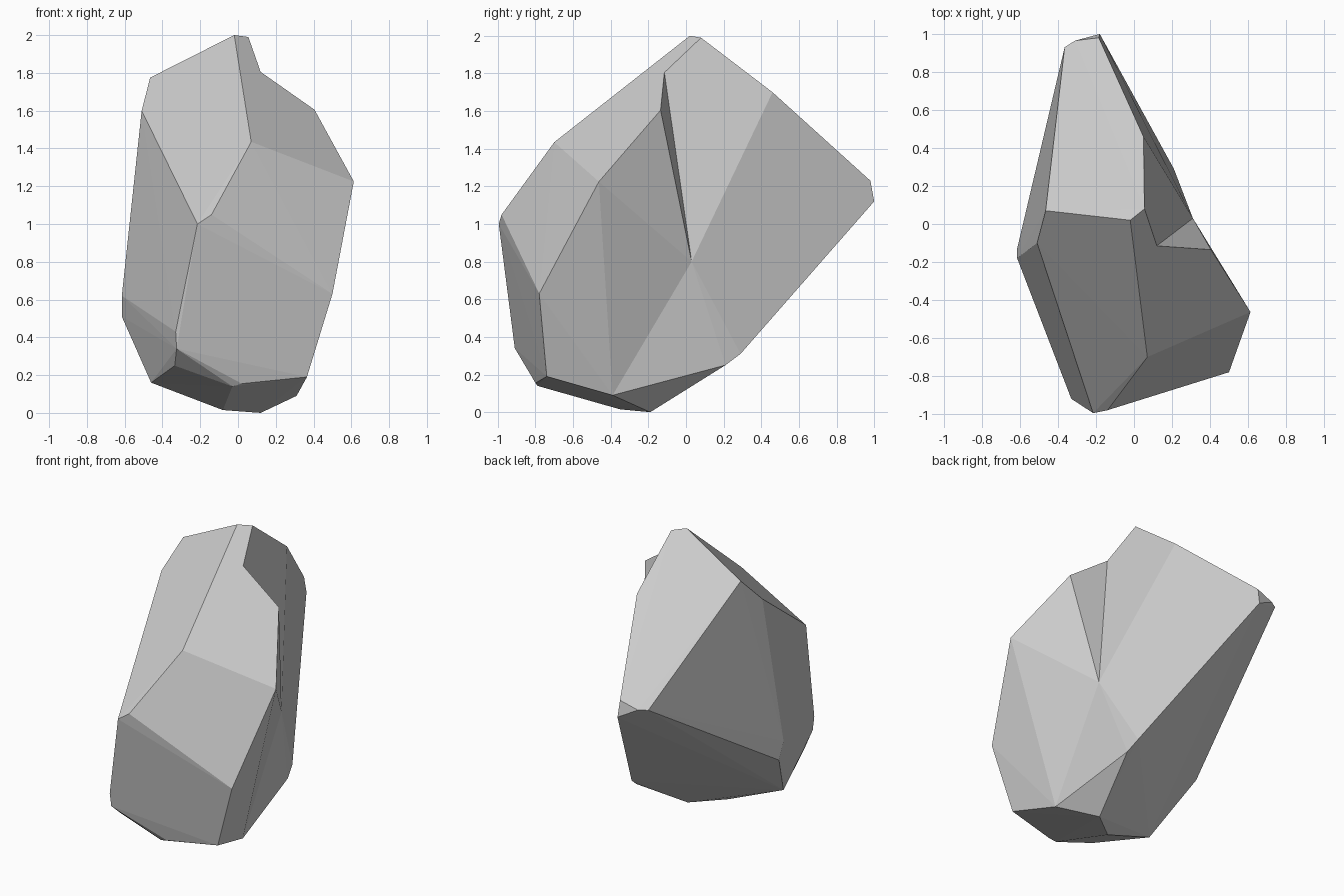
import bpy, bmesh

if "Cube" in bpy.data.objects:
    bpy.data.objects.remove(bpy.data.objects["Cube"])

# Corner points of the stone, grouped by region
corners = {
    # top ridge
    "peak": (-.02, .02, 2.0), "peak_back": (.055, .08, 1.99),
    "top_left": (-.465, .07, 1.775), "shoulder_left": (-.51, -.10, 1.6),
    "slope_back": (.05, .46, 1.7),
    # back tip
    "tip_a": (-.365, .93, 1.19), "tip_b": (-.31, .965, 1.19),
    "tip_top": (-.185, .98, 1.23), "tip_low": (-.18, 1.0, 1.12),
    # front ridge
    "brow": (.07, -.70, 1.435), "nose_a": (-.14, -.98, 1.05),
    "nose_b": (-.215, -.995, 1.0), "elbow": (.613, -.463, 1.225),
    "hip": (.50, -.78, .63),
    # left side
    "left_a": (-.615, -.18, .62), "left_b": (-.615, -.13, .51),
    "chin_a": (-.33, -.92, .43), "chin_b": (-.325, -.91, .34),
    "chin_c": (-.335, -.80, .25),
    # underside
    "foot_left": (-.46, -.40, .16), "foot_front": (-.03, -.79, .14),
    "foot_front_b": (.02, -.80, .155), "foot_right": (.365, -.74, .19),
    "base_a": (-.08, -.35, .015), "base_b": (.12, -.19, 0),
    "base_c": (.31, -.39, .09), "heel_low": (.23, .21, .25),
    "heel": (.21, .29, .31),
}
# Chipped notch on the right side: two inner corners and its front lip
notch = {"chip_top": (.12, -.115, 1.805), "chip_low": (.31, .03, .80),
         "lip": (.405, -.135, 1.605)}

bm = bmesh.new()
v = {name: bm.verts.new(co) for name, co in corners.items()}
bmesh.ops.convex_hull(bm, input=list(bm.verts))
bmesh.ops.recalc_face_normals(bm, faces=list(bm.faces))
bm.normal_update()

# Open the hull where the chip is
rim = {v[n] for n in ("peak", "peak_back", "slope_back", "tip_top", "tip_low",
                      "heel", "heel_low", "base_c", "elbow", "brow")}
opened = [f for f in bm.faces if f.normal.x > .1 and set(f.verts) <= rim]
bmesh.ops.delete(bm, geom=opened, context='FACES')

# Facets of the chipped side
v.update({name: bm.verts.new(co) for name, co in notch.items()})
for facet in (
    "peak peak_back chip_top lip elbow brow",
    "peak_back slope_back chip_low chip_top",
    "chip_top chip_low lip",
    "lip chip_low elbow",
    "elbow chip_low base_c",
    "base_c chip_low heel_low",
    "heel_low chip_low heel",
    "slope_back tip_top tip_low heel chip_low",
):
    bm.faces.new([v[n] for n in facet.split()])

# Close any leftover gap and tidy
gaps = [e for e in bm.edges if e.is_boundary]
if gaps:
    bmesh.ops.holes_fill(bm, edges=gaps, sides=0)
bmesh.ops.delete(bm, geom=[p for p in bm.verts if not p.link_faces], context='VERTS')
bmesh.ops.recalc_face_normals(bm, faces=list(bm.faces))

mesh = bpy.data.meshes.new("rock")
bm.to_mesh(mesh)
bm.free()
bpy.context.collection.objects.link(bpy.data.objects.new("rock", mesh))
